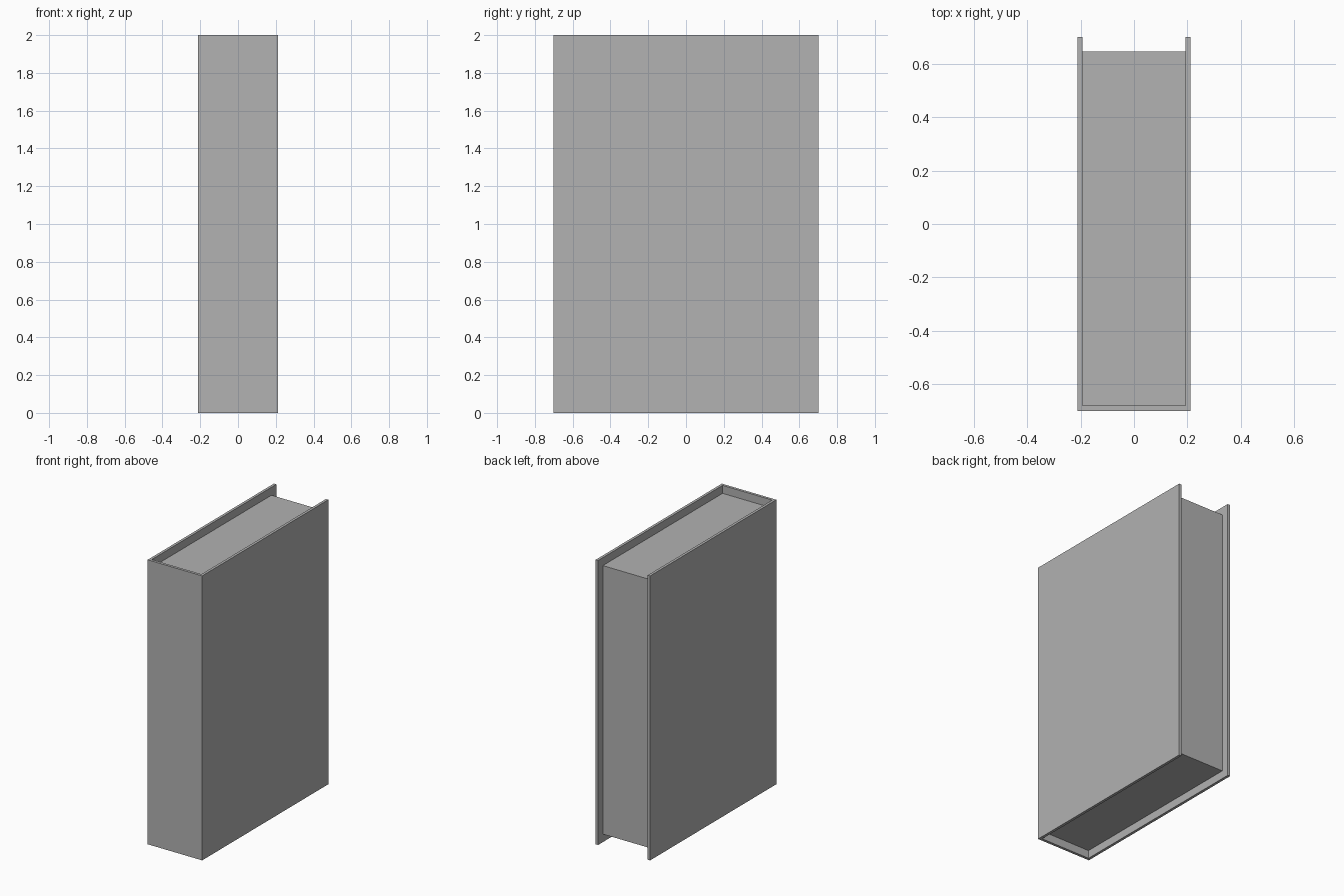
import bpy
import bmesh
from mathutils import Vector

default = bpy.data.objects.get("Cube")
if default:
    bpy.data.objects.remove(default, do_unlink=True)

# Overall sizes
HALF_W, HALF_D, HEIGHT = 0.212, 0.701, 2.0
BOARD = 0.019        # cover thickness
INSET = 0.056        # pages set back from the cover's top and bottom
BACK_INSET = 0.053   # pages set back from the cover's open edge

grey = bpy.data.materials.new("plain grey")
grey.use_nodes = True
color = (0.445, 0.445, 0.445, 1.0)
grey.diffuse_color = color
grey.node_tree.nodes["Principled BSDF"].inputs["Base Color"].default_value = color


def extrude_profile(name, profile, z_low, z_high):
    """Extrude a closed outline in the xy plane upwards into a solid."""
    bm = bmesh.new()
    base = bm.faces.new([bm.verts.new((x, y, z_low)) for x, y in profile])
    result = bmesh.ops.extrude_face_region(bm, geom=[base], use_keep_orig=True)
    top = [v for v in result["geom"] if isinstance(v, bmesh.types.BMVert)]
    bmesh.ops.translate(bm, verts=top, vec=Vector((0, 0, z_high - z_low)))
    bmesh.ops.recalc_face_normals(bm, faces=bm.faces)
    mesh = bpy.data.meshes.new(name)
    bm.to_mesh(mesh)
    bm.free()
    mesh.materials.append(grey)
    obj = bpy.data.objects.new(name, mesh)
    bpy.context.collection.objects.link(obj)
    return obj


def mirrored(half):
    """Complete a right-hand outline with its mirror image across x = 0."""
    return half + [(-x, y) for x, y in reversed(half)]


inner_w = HALF_W - BOARD
spine_in = -HALF_D + BOARD

# Cover: two boards joined by the spine at the front
extrude_profile("cover", mirrored([
    (HALF_W, -HALF_D), (HALF_W, HALF_D), (inner_w, HALF_D), (inner_w, spine_in),
]), 0, HEIGHT)

# Page block between the boards
extrude_profile("pages", mirrored([
    (inner_w, spine_in), (inner_w, HALF_D - BACK_INSET),
]), INSET, HEIGHT - INSET)
